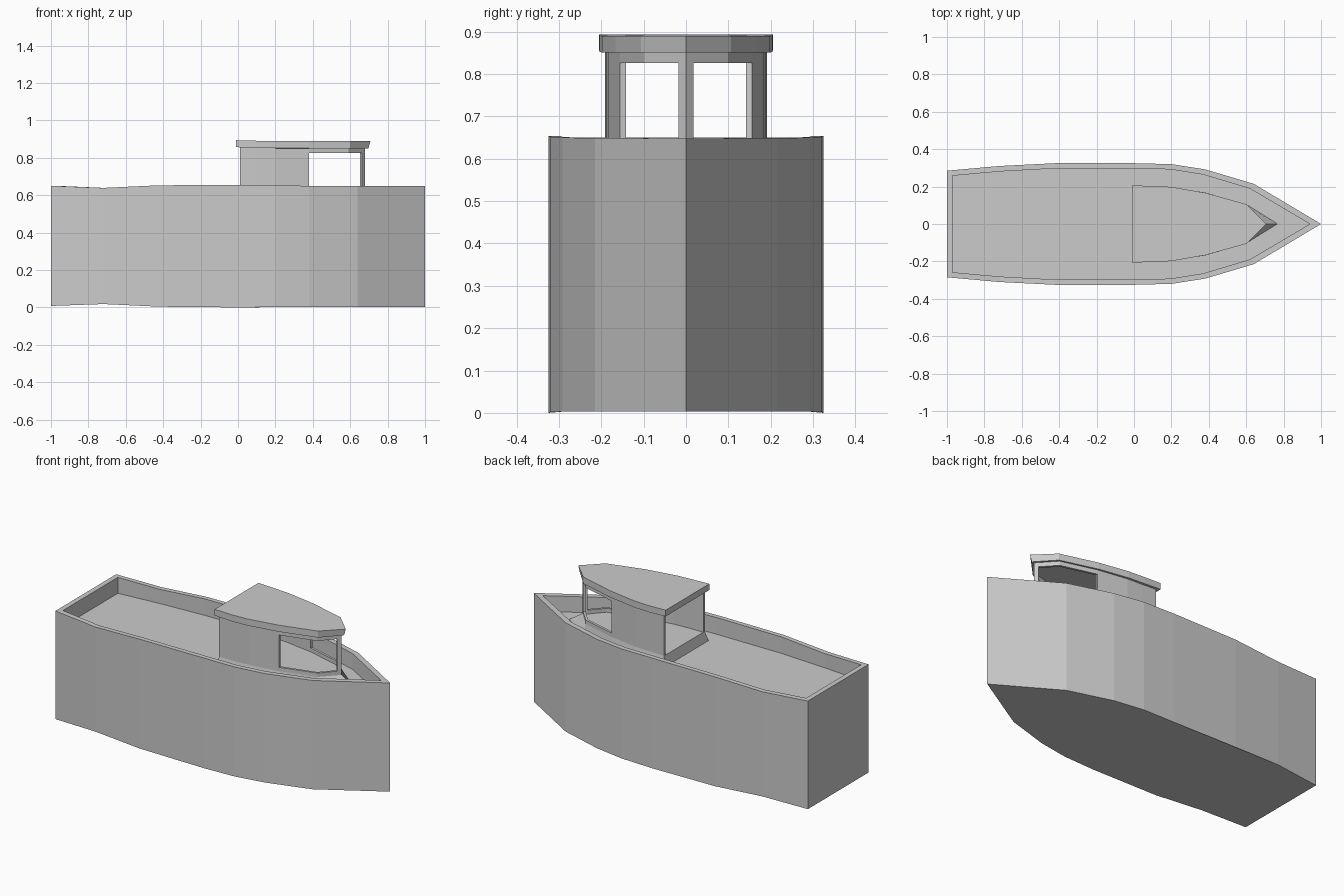
import bpy

if "Cube" in bpy.data.objects:
    bpy.data.objects.remove(bpy.data.objects["Cube"])


def loop(half):
    """Mirror a half outline (stern to bow, bow point last) into a closed CCW loop."""
    return [(p[0], -p[1], *p[2:]) for p in half] + list(half[-2::-1])


def ring(half, z):
    """3D ring from a half outline; z is one height or one height per point."""
    zs = z if isinstance(z, (list, tuple)) else [z] * len(half)
    return loop([(x, y, h) for (x, y), h in zip(half, zs)])


def add_mesh(name, verts, faces):
    mesh = bpy.data.meshes.new(name)
    mesh.from_pydata(verts, [], faces)
    mesh.update()
    obj = bpy.data.objects.new(name, mesh)
    bpy.context.collection.objects.link(obj)
    return obj


def loft(name, rings):
    """Skin successive rings and cap both ends."""
    n = len(rings[0])
    verts = [v for r in rings for v in r]
    faces = [tuple(range(n))[::-1]]
    for k in range(len(rings) - 1):
        for i in range(n):
            j = (i + 1) % n
            faces.append((k * n + i, k * n + j, (k + 1) * n + j, (k + 1) * n + i))
    faces.append(tuple(range((len(rings) - 1) * n, len(rings) * n)))
    return add_mesh(name, verts, faces)


# Hull with raised rim and sunken deck
outer = [(-1, .285), (-.72, .31), (-.42, .325), (0, .325), (.2, .32),
         (.38, .292), (.64, .215), (1, 0)]
inner = [(-.97, .258), (-.715, .281), (-.42, .297), (0, .297), (.195, .292),
         (.37, .264), (.62, .189), (.94, 0)]
keel_z = [.008, .018, .004, 0, .002, .003, .003, .003]
rim_z = [.65, .639, .653, .654, .652, .65, .649, .648]
DECK = .555
loft("hull", [ring(outer, keel_z), ring(outer, rim_z), ring(inner, rim_z), ring(inner, DECK)])

# Flared cabin base
base = [(-.005, .205), (.1, .203), (.2, .198), (.38, .168), (.6, .106), (.77, 0)]
wall = [(.01, .191), (.1, .189), (.2, .184), (.38, .156), (.59, .099), (.68, 0)]
FLOOR = .612
loft("cabin_base", [ring(base, DECK - .003), ring(wall, FLOOR)])

# Cabin walls, open at the stern, with a wraparound window each side
half = wall[:-1] + [(.664, .018), wall[-1]]
path = loop(half)
heights = [FLOOR - .003, .635, .826, .855]
n = len(path)
verts = [(x, y, z) for z in heights for x, y in path]
faces = []
for row in range(3):
    for i in range(n - 1):
        seg = min(i, n - 2 - i)
        if row == 1 and seg in (3, 4):
            continue
        a = row * n + i
        faces.append((a, a + 1, a + n + 1, a + n))
walls = add_mesh("cabin_walls", verts, faces)
solid = walls.modifiers.new("thickness", 'SOLIDIFY')
solid.thickness = .014
solid.offset = -1

# Roof slab, slightly undercut at the bow
roof_top = [(-.01, .205), (.1, .204), (.2, .198), (.38, .167), (.6, .106), (.708, 0)]
roof_low = roof_top[:-1] + [(.697, 0)]
loft("cabin_roof", [ring(roof_low, [.857, .852, .851, .851, .851, .851]),
                    ring(roof_top, [.894, .891, .89, .89, .89, .89])])
